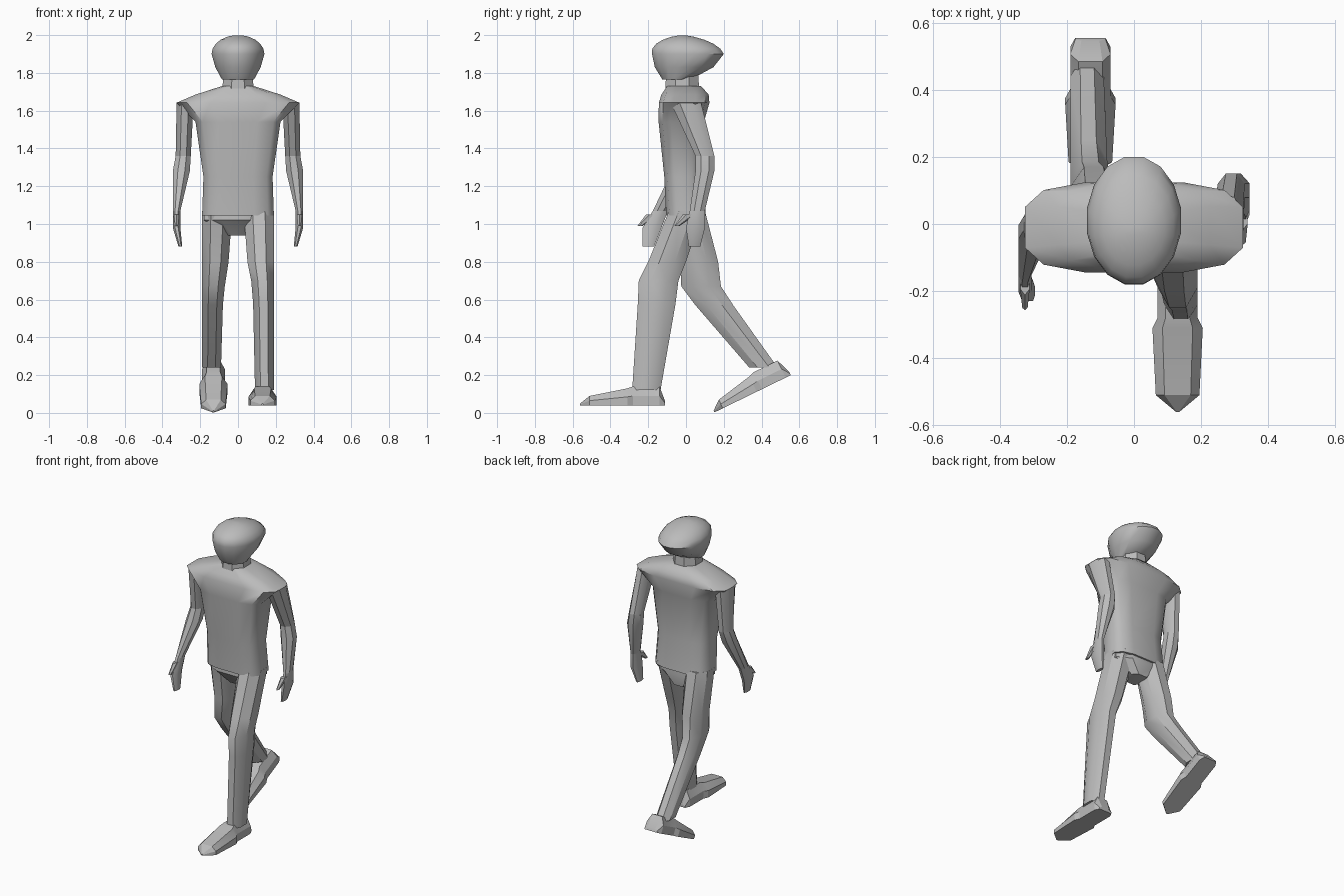
import bpy
import bmesh
from math import cos, sin, pi, radians, copysign
from mathutils import Matrix

default_cube = bpy.data.objects.get("Cube")
if default_cube:
    bpy.data.objects.remove(default_cube)

# One plain grey covers the whole figure
tone = [.5] * 3 + [1]
grey = bpy.data.materials.new("plain grey")
grey.use_nodes = True
grey.diffuse_color = tone
grey.node_tree.nodes["Principled BSDF"].inputs["Base Color"].default_value = tone


def skin(name, loops, crease, matrix=Matrix()):
    """Join matching loops of points into a closed, shaded body."""
    bm = bmesh.new()
    rows = [[bm.verts.new(point) for point in loop] for loop in loops]
    for low, high in zip(rows, rows[1:]):
        for i in range(len(low)):
            bm.faces.new((low[i - 1], low[i], high[i], high[i - 1]))
    bm.faces.new(rows[0])
    bm.faces.new(rows[-1])
    bm.transform(matrix)
    bmesh.ops.recalc_face_normals(bm, faces=bm.faces)
    mesh = bpy.data.meshes.new(name)
    bm.to_mesh(mesh)
    bm.free()
    mesh.materials.append(grey)
    obj = bpy.data.objects.new(name, mesh)
    bpy.context.collection.objects.link(obj)
    bpy.ops.object.select_all(action="DESELECT")
    obj.select_set(True)
    bpy.context.view_layer.objects.active = obj
    bpy.ops.object.shade_smooth_by_angle(angle=radians(crease))


def body(name, sections, sides=8, power=1, crease=35):
    """Loft level sections of y, z, half width, half depth and optional x."""
    turns = [(i + .5) * 2 * pi / sides for i in range(sides)]

    def shape(value):
        # A power below one gives a boxier outline
        return copysign(abs(value) ** power, value) / cos(pi / sides) ** power

    def ring(y, z, half_width, half_depth, x=0):
        return [(x + half_width * shape(cos(turn)), y + half_depth * shape(sin(turn)), z)
                for turn in turns]

    skin(name, [ring(*section) for section in sections], crease)


def arm(side, name, swing):
    """Swing holds y at the shoulder, elbow, forearm, wrist, palm and fingertips."""
    heights = (1.64, 1.36, 1.28, 1.07, .98, .88)
    widths = (.045, .04, .045, .02, .02, .01)
    depths = (.08, .05, .05, .04, .05, .03)
    outward = (.28, .29, .3, .325, .325, .305)
    joints = [(y, z, w, d, side * x) for y, z, w, d, x
              in zip(swing, heights, widths, depths, outward)]
    shoulder, elbow, forearm, wrist, palm, fingertips = joints
    body(name + "_upper_arm", [shoulder, elbow])
    body(name + "_forearm", [elbow, forearm, wrist])
    body(name + "_hand", [wrist, palm, fingertips])

    # Thumb points forward and down from the wrist
    y, z, w, d, x = wrist
    body(name + "_thumb", [(y - d, z - w, w * .7, d * .8, x),
                           (y - d * 2.7, z - d * 2, w * .4, d * .3, x)], sides=6)


def leg(side, name, stride, heights):
    """Stride holds y at the hip, thigh, knee top, knee base and ankle."""
    widths = (.08, .07, .06, .055, .05)
    depths = (.09, .1, .105, .1, .075)
    outer = .19
    body(name + "_leg", [(y, z, w, d, side * (outer - w)) for y, z, w, d
                         in zip(stride, heights, widths, depths)])


def foot(side, name, heel_y, heel_z, pitch):
    """Stations run from heel to pointed toe: distance, half width, height."""
    stations = [(0, .045, .02), (.03, .06, .1), (.17, .06, .1),
                (.2, .075, .09), (.4, .065, .05), (.45, .005, .01)]
    loops = []
    for d, w, h in stations:
        right_half = [(w, -d, 0), (w, -d, h / 2), (w * .6, -d, h)]
        left_half = [(-x, y, z) for x, y, z in reversed(right_half)]
        loops.append(right_half + left_half)
    place = Matrix.Translation((side * .13, heel_y, heel_z))
    skin(name + "_foot", loops, 25, place @ Matrix.Rotation(radians(pitch), 4, "X"))


# Helmet-like head: tapered jaw below an oval dome
jaw = [(-.05, 1.765, .085, .075), (-.01, 1.83, .12, .155)]
climb = [step * pi / 11 for step in range(6)]
dome = [(.01 - .03 * sin(a), 1.9 + .1 * sin(a), .14 * cos(a), .19 * cos(a) ** 1.3)
        for a in climb]
body("head", jaw + dome, sides=16, crease=40)
body("neck", [(-.02, 1.7, .085, .09), (-.02, 1.8, .075, .085)])

# Torso flares out to overhanging shoulder points
hem = (0, 1.045, .19, .105)
waist = (-.015, 1.25, .183, .1)
chest = (-.025, 1.54, .225, .12)
shoulder_line = (-.01, 1.642, .325, .134)
collar = (-.005, 1.685, .225, .125)
neckline = (-.01, 1.73, .085, .09)
body("torso", [hem, waist, chest, shoulder_line, collar, neckline],
     sides=12, power=.6, crease=40)
body("pelvis", [(.02, .94, .06, .06), (0, 1.02, .18, .095), (0, 1.1, .18, .09)],
     power=.8)

# Left arm swings back, right arm swings forward
arm(1, "left", (0, .1, .1, .06, .05, .045))
arm(-1, "right", (-.01, 0, -.025, -.135, -.18, -.2))

# Left leg strides ahead, right leg trails with its heel lifted
leg(1, "left", (0, -.1, -.145, -.155, -.21), (1.07, .8, .7, .58, .12))
foot(1, "left", -.11, .04, 0)
leg(-1, "right", (.01, .07, .08, .15, .41), (1.07, .8, .67, .57, .24))
foot(-1, "right", .555, .2, 26)
